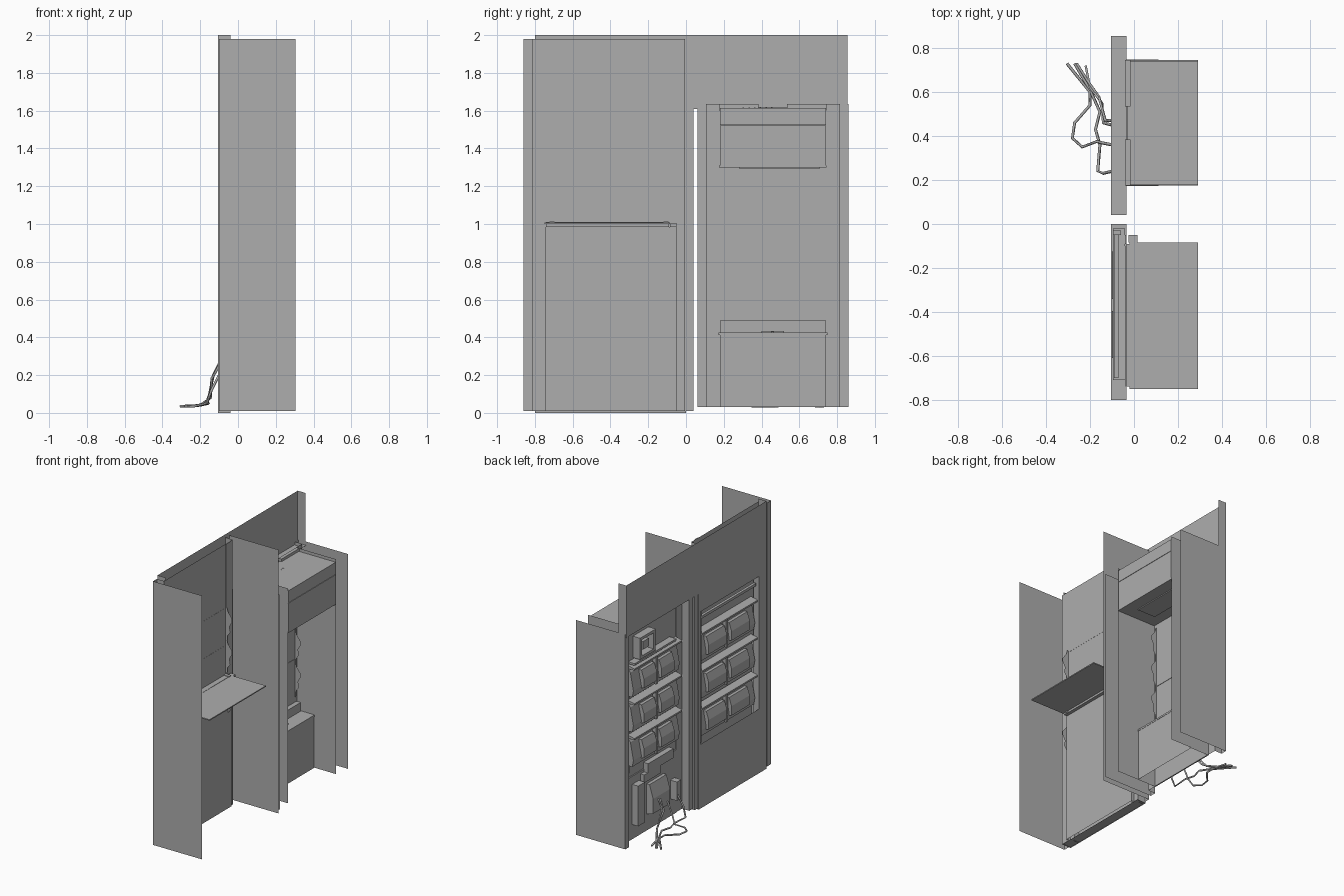
import bpy

if "Cube" in bpy.data.objects:
    bpy.data.objects.remove(bpy.data.objects["Cube"])

grey = bpy.data.materials.new("dark_grey")
grey.diffuse_color = (.42, .42, .42, 1)
grey.use_nodes = True
grey.node_tree.nodes["Principled BSDF"].inputs["Base Color"].default_value = grey.diffuse_color

def mesh(name, verts, faces):
    me = bpy.data.meshes.new(name)
    me.from_pydata(verts, [], faces)
    me.update()
    me.materials.append(grey)
    ob = bpy.data.objects.new(name, me)
    bpy.context.collection.objects.link(ob)
    return ob

def prism(name, pts, y0, y1):
    """Closed profile in x,z extruded along y."""
    n = len(pts)
    v = [(x, y0, z) for x, z in pts] + [(x, y1, z) for x, z in pts]
    f = [(i, (i + 1) % n, n + (i + 1) % n, n + i) for i in range(n)]
    return mesh(name, v, f + [tuple(range(n))[::-1], tuple(range(n, 2 * n))])

def box(name, x0, x1, y0, y1, z0, z1):
    return prism(name, [(x0, z0), (x0, z1), (x1, z1), (x1, z0)], y0, y1)

def ribbon(name, pts, z0, z1):
    """Thin folded sheet: open x,y path raised from z0 to z1."""
    n = len(pts)
    v = [(x, y, z0) for x, y in pts] + [(x, y, z1) for x, y in pts]
    return mesh(name, v, [(i, i + 1, n + i + 1, n + i) for i in range(n - 1)])

def plate(name, y, pts):
    """Flat side plate in the x,z plane."""
    return mesh(name, [(x, y, z) for x, z in pts], [tuple(range(len(pts)))])

def sheet(name, x0, x1, y0, y1, z):
    """Flat horizontal sheet."""
    return mesh(name, [(x0, y0, z), (x1, y0, z), (x1, y1, z), (x0, y1, z)], [(0, 1, 2, 3)])

# Folded side partitions of the two bays
def partition(name, outer, s, z0, z1, inner=None):
    pts = [(.305, outer), (-.1, outer), (-.1, outer + s * .045),
           (-.04, outer + s * .045), (-.04, outer + s * .115)]
    if inner:
        pts.append((inner, outer + s * .115))
    ribbon(name, pts, z0, z1)

partition("left_bay_partition_front", -.86, 1, .01, 1.98)
partition("left_bay_partition_back", .04, -1, .01, 1.98)
partition("right_bay_partition_front", .06, 1, .03, 1.635, .29)
partition("right_bay_partition_back", .86, -1, .03, 1.635, .29)

# Rear wall sheet with a service window and a header over the right bay
W0, W1 = -.71, -.02
ribbon("wall_header", [(-.04, -.8), (-.105, -.8), (-.105, .855), (-.04, .855)], 1.61, 2)
ribbon("wall_above_window", [(-.105, -.8), (-.105, 0)], 1.47, 1.61)
ribbon("wall_below_window", [(-.105, -.8), (-.105, 0)], 0, .48)
ribbon("wall_post_front", [(-.04, -.8), (-.105, -.8), (-.105, W0), (-.06, W0)], 0, 1.61)
ribbon("wall_post_back", [(-.06, W1), (-.105, W1), (-.105, 0), (-.04, 0)], 0, 1.61)
sheet("wall_bottom_flange", -.105, -.035, -.8, 0, .005)
sheet("header_bottom_flange", -.105, -.035, .04, .855, 1.61)

# Left bay: upper and lower panels, seams and fold-out shelf
ribbon("left_upper_panel", [(-.04, -.755), (-.04, -.05)], .97, 1.98)
ribbon("left_lower_panel", [(-.04, -.745), (-.02, -.745), (-.02, -.05), (-.04, -.05)], .01, .985)
box("left_panel_column", -.04, -.035, -.09, -.05, 1, 1.98)
box("shelf", -.02, .29, -.75, -.085, 1.0, 1.008)
box("shelf_hinge", -.035, .005, -.74, -.09, .985, 1.01)
box("shelf_end_tab", -.025, .015, -.085, -.05, .985, 1.005)
for y in (-.71, -.105):
    box("shelf_clip", -.035, .008, y - .013, y + .013, .99, 1.014)
for z in (1.22, 1.5):
    box("left_panel_seam", -.04, -.039, -.74, -.1, z, z + .003)

# Right bay: back panel, seam and notched top rail
ribbon("right_back_panel", [(-.035, .175), (-.035, .745)], .03, 1.62)
box("right_panel_seam", -.035, -.032, .2, .71, .808, .814)
for y0, y1 in ((.06, .385), (.535, .86)):
    box("right_top_rail", -.04, -.015, max(y0, .175), min(y1, .745), 1.6, 1.635)

# Right bay: overhead box in two tiers and its underside tray
box("overhead_box_lower", -.03, .29, .18, .74, 1.31, 1.522)
box("overhead_box_upper", -.03, .29, .18, .74, 1.525, 1.615)
sheet("overhead_seam", .2, .203, .18, .74, 1.617)
box("overhead_tray", -.035, .29, .175, .745, 1.3, 1.31)
box("overhead_lamp", .05, .2, .28, .71, 1.293, 1.3)
for i in range(6):
    box("overhead_vent_hole", .05, .058, .3 + i * .03, .308 + i * .03, 1.614, 1.617)

# Right bay: open-bottomed floor cabinet with stepped back and small lever
ribbon("floor_cabinet", [(-.035, .18), (.11, .18), (.11, .74), (-.035, .74)], .03, .412)
box("floor_cabinet_lid", -.035, .112, .172, .748, .412, .425)
box("floor_cabinet_step", -.035, .0, .18, .74, .425, .49)
box("floor_cabinet_lever", .04, .055, .4, .52, .425, .434)
box("floor_cabinet_lever_stem", .02, .08, .45, .465, .425, .432)

# Side hook plates with a kinked edge
def hook(y, z):
    plate("hook_plate", y, [(-.038, z - .13), (-.028, z - .13), (-.022, z - .08), (.0, z - .05),
                            (-.008, z - .01), (.014, z + .03), (.014, z + .055),
                            (-.02, z + .1), (-.028, z + .13), (-.038, z + .13)])

for y in (-.745, -.09):
    for z in (.8, 1.14, 1.38):
        hook(y, z)
for y in (.2, .72):
    for z in (.66, .9, 1.14):
        hook(y, z)

# Rear equipment: rows of sloped modules on rails
def module_rows(y0, y1, zs):
    w = (y1 - y0) / 2
    for z in zs:
        for k in range(2):
            a, b = y0 + k * w + .01, y0 + (k + 1) * w - .01
            prism("module_body", [(-.04, z - .11), (-.07, z - .11), (-.08, z - .06),
                                  (-.055, z + .07), (-.04, z + .09)], a, b)
            c = a + (.015 if k else .09)
            prism("module_cover", [(-.06, z - .08), (-.1, z - .07), (-.1, z + .0),
                                   (-.08, z + .06), (-.05, z + .06)], c, c + w - .13)
        prism("module_rail", [(-.04, z + .1), (-.095, z + .1), (-.095, z + .112), (-.04, z + .125)], y0, y1)
        box("module_spine", -.085, -.04, y0 + w - .012, y0 + w + .012, z - .11, z + .1)

module_rows(-.71, -.02, (.62, .9, 1.18))
module_rows(.18, .745, (.7, .96, 1.22))
box("left_bay_service_post", -.095, -.06, -.05, -.03, .48, 1.47)
box("left_bay_top_rail", -.09, -.07, -.7, -.04, 1.4, 1.42)

# Rear of right bay: fan frame, junction boxes and conduit
for y in (.5, .66):
    box("fan_frame_side", -.1, -.04, y, y + .025, 1.38, 1.54)
for z in (1.38, 1.52):
    box("fan_frame_bar", -.1, -.04, .5, .685, z, z + .02)
box("fan_hub", -.085, -.04, .56, .63, 1.43, 1.49)
box("fan_shelf", -.095, -.04, .25, .74, 1.355, 1.37)
box("power_box", -.095, -.04, .62, .7, .14, .44)
prism("cable_box", [(-.04, .15), (-.1, .17), (-.1, .28), (-.07, .38), (-.04, .38)], .33, .53)
box("connector_box", -.1, -.04, .2, .25, .16, .3)
box("conduit_tray", -.08, -.04, .26, .56, .48, .55)
box("conduit_drop", -.075, -.04, .4, .6, .42, .48)
box("rear_bottom_panel", -.045, -.036, .175, .745, .03, .5)

# Loose cables trailing on the floor
def cable(name, pts):
    cu = bpy.data.curves.new(name, 'CURVE')
    cu.dimensions = '3D'
    cu.bevel_depth = .007
    cu.bevel_resolution = 0
    cu.use_fill_caps = True
    cu.materials.append(grey)
    sp = cu.splines.new('POLY')
    sp.points.add(len(pts) - 1)
    for p, co in zip(sp.points, pts):
        p.co = (*co, 1)
    bpy.context.collection.objects.link(bpy.data.objects.new(name, cu))

cable("cable_1", [(-.1, .45, .25), (-.14, .46, .18), (-.145, .55, .08), (-.2, .62, .04), (-.22, .72, .035)])
cable("cable_2", [(-.1, .47, .26), (-.13, .47, .2), (-.16, .58, .06), (-.21, .65, .04), (-.26, .73, .035)])
cable("cable_3", [(-.1, .36, .2), (-.15, .37, .1), (-.17, .375, .05), (-.235, .35, .035), (-.28, .39, .035),
                  (-.27, .46, .035), (-.2, .54, .04), (-.2, .6, .04), (-.305, .73, .035)])
cable("cable_4", [(-.1, .24, .2), (-.14, .23, .12), (-.165, .24, .05), (-.155, .36, .05), (-.175, .43, .05),
                  (-.155, .51, .05), (-.2, .61, .04), (-.27, .73, .035)])
